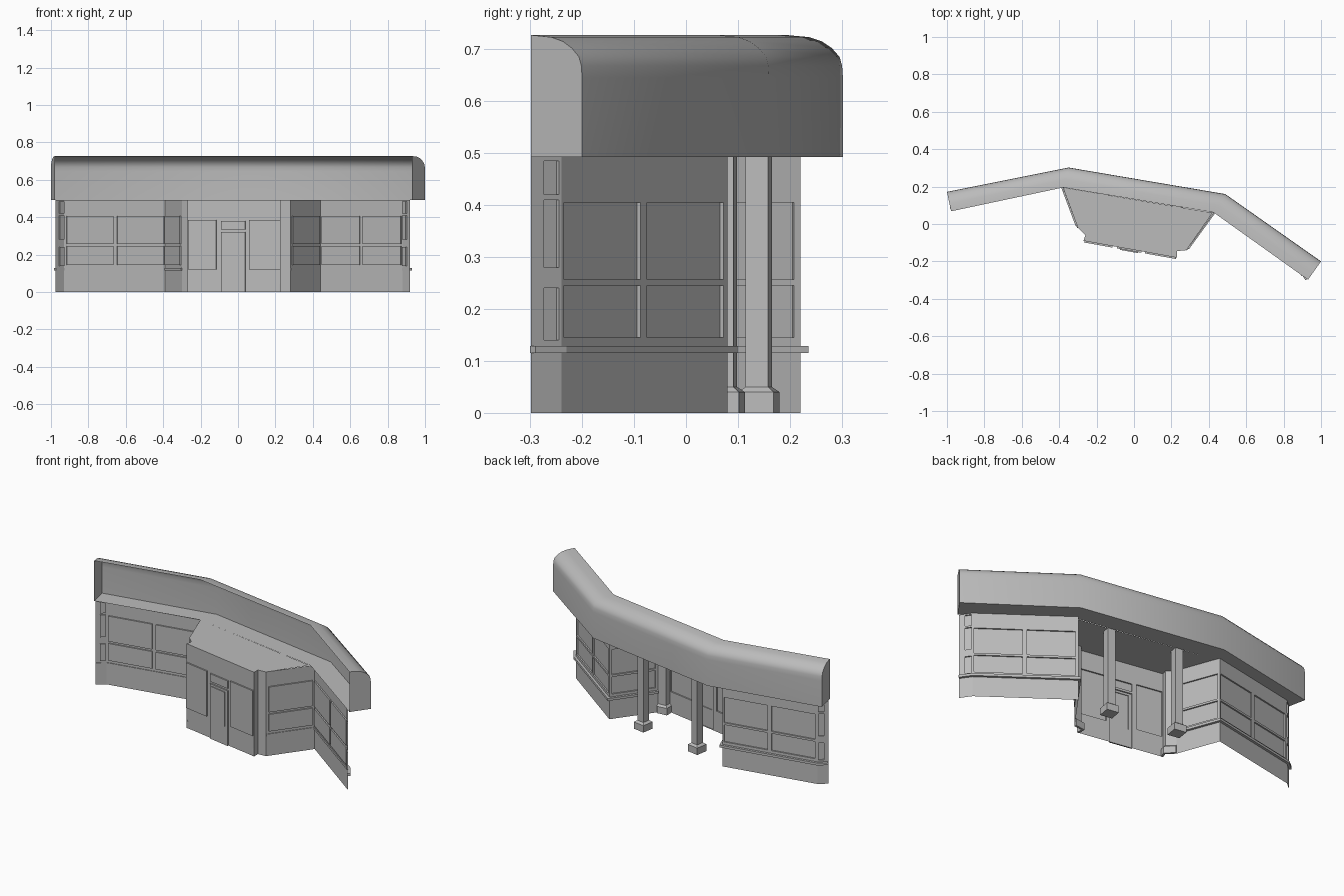
import bpy, bmesh, math
from mathutils import Vector

if "Cube" in bpy.data.objects:
    bpy.data.objects.remove(bpy.data.objects["Cube"])

grey = bpy.data.materials.new("plain grey")
grey.use_nodes = True
grey.diffuse_color = (0.5, 0.5, 0.5, 1)
grey.node_tree.nodes["Principled BSDF"].inputs["Base Color"].default_value = (0.5, 0.5, 0.5, 1)

EAVE = 0.492
PANES = [(0.145, 0.245), (0.257, 0.405)]


def make(name, polys, smooth=False):
    """Build an object from a list of polygons given as point lists."""
    bm = bmesh.new()
    for poly in polys:
        bm.faces.new([bm.verts.new(p) for p in poly])
    bmesh.ops.remove_doubles(bm, verts=bm.verts, dist=0.0002)
    mesh = bpy.data.meshes.new(name)
    bm.to_mesh(mesh)
    bm.free()
    mesh.materials.append(grey)
    obj = bpy.data.objects.new(name, mesh)
    bpy.context.collection.objects.link(obj)
    if smooth:
        bpy.ops.object.select_all(action='DESELECT')
        bpy.context.view_layer.objects.active = obj
        obj.select_set(True)
        bpy.ops.object.shade_smooth_by_angle(angle=math.radians(35))
    return obj


def wall(name, a, b, openings=(), depth=0.008, top=EAVE, hollow=()):
    """Sheet wall from a to b with recessed panes; its face is right of a->b."""
    a, b = Vector(a), Vector(b)
    d = b - a
    n = Vector((d.y, -d.x)).normalized()

    def at(u, z, inset=0):
        p = a + d * u - n * inset
        return (p.x, p.y, z)

    holes = list(openings) + list(hollow)
    us = sorted({0, 1, *[h[0] for h in holes], *[h[1] for h in holes]})
    zs = sorted({0, top, *[h[2] for h in holes], *[h[3] for h in holes]})
    polys = []
    for u0, u1 in zip(us, us[1:]):
        for z0, z1 in zip(zs, zs[1:]):
            um, zm = (u0 + u1) / 2, (z0 + z1) / 2
            if not any(h[0] < um < h[1] and h[2] < zm < h[3] for h in holes):
                polys.append([at(u0, z0), at(u0, z1), at(u1, z1), at(u1, z0)])
    for h in holes:
        ring = [(h[0], h[2]), (h[0], h[3]), (h[1], h[3]), (h[1], h[2])]
        if h not in hollow:
            polys.append([at(u, z, depth) for u, z in ring])
        for p, q in zip(ring, ring[1:] + ring[:1]):
            polys.append([at(*p), at(*q), at(*q, depth), at(*p, depth)])
    return make(name, polys)


def offset(path, dist):
    """Shift a plan path to its right, mitring the corners."""
    pts = [Vector(p) for p in path]
    out = []
    for i, p in enumerate(pts):
        dirs = [(pts[j + 1] - pts[j]).normalized() for j in (i - 1, i) if 0 <= j < len(pts) - 1]
        ns = [Vector((v.y, -v.x)) for v in dirs]
        m = sum(ns, Vector((0, 0))).normalized()
        out.append(p + m * dist / max(m.dot(ns[0]), 0.4))
    return out


def sweep(name, path, profile):
    """Sweep a closed (distance, height) profile along a plan path."""
    rows = [[(p.x, p.y, z) for p in offset(path, r)] for r, z in profile]
    polys = []
    for r, s in zip(rows, rows[1:] + rows[:1]):
        for i in range(len(path) - 1):
            polys.append([r[i], r[i + 1], s[i + 1], s[i]])
    polys += [[r[0] for r in rows], [r[-1] for r in reversed(rows)]]
    return make(name, polys)


# Plan of the outside wall, from the left end round the porch to the right end
left_path = [(0.92, -0.298), (0.88, -0.24), (0.44, 0.08), (0.28, -0.14)]
left_post = [(0.28, -0.14), (0.23, -0.145), (0.23, -0.18)]
right_post = [(-0.27, -0.09), (-0.26, -0.06), (-0.30, -0.02)]
right_path = [(-0.30, -0.02), (-0.39, 0.22), (-0.93, 0.112), (-0.975, 0.075)]

# Wings, their end facets and the porch sides
wing = [(u0, u1, *z) for u0, u1 in ((0.015, 0.475), (0.515, 0.975)) for z in PANES]
side = [(0.05, 0.95, *z) for z in PANES]
facet = [(0.14, 0.24), (0.28, 0.41), (0.42, 0.485)]
wall("left_end_wall", *left_path[0:2], [(0.42, 0.92, *z) for z in facet])
wall("left_wing_wall", *left_path[1:3], wing)
wall("left_porch_wall", *left_path[2:4], side)
wall("right_porch_wall", *right_path[0:2], side)
wall("right_wing_wall", *right_path[1:3], wing)
wall("right_end_wall", *right_path[2:4], [(0.08, 0.58, *z) for z in facet])

# Window sills
sill = [(-0.004, 0.115), (0.014, 0.115), (0.014, 0.129), (-0.004, 0.129)]
sweep("left_sill", left_path, sill)
sweep("right_sill", right_path, sill)

# Corner posts with footings
foot = [(0, 0), (0.012, 0), (0.012, 0.04), (0, 0.05)]
for label, path in (("left", left_post), ("right", right_post)):
    for i in range(2):
        wall(f"{label}_corner_post_{i + 1}", path[i], path[i + 1])
    sweep(f"{label}_post_footing", path, foot)

# Entrance wall: side panels, transom and doorway
a, b = Vector(left_post[-1]), Vector(right_post[0])
wall("entrance_wall", a, b,
     [(0.01, 0.34, 0.12, 0.385), (0.69, 0.99, 0.12, 0.385), (0.38, 0.64, 0.335, 0.38)],
     hollow=[(0.38, 0.64, 0, 0.322)])
d = b - a
back = Vector((d.y, -d.x)).normalized() * 0.008
wall("door", a + d * 0.38 - back, a + d * 0.64 - back,
     [(0.13, 0.87, 0.11, 0.31)], depth=0.005, top=0.322)

# Porch ceiling
plan = [(-0.38, 0.195), (0.42, 0.06)] + left_post + right_post
make("porch_ceiling", [[(x, y, EAVE) for x, y in plan]])

# Rounded roof fascia, open on the inside
inner = [(-0.978, 0.068), (-0.38, 0.195), (0.425, 0.062), (0.93, -0.298)]
outer = [(-1, 0.172), (-0.35, 0.302), (0.488, 0.16), (1, -0.2)]
section = [(0, EAVE), (1, EAVE), (1, 0.645), (0.985, 0.668), (0.94, 0.685),
           (0.8, 0.702), (0.62, 0.715), (0.4, 0.723), (0, 0.727)]


def station(i):
    p, q = Vector(inner[i]), Vector(outer[i])
    return [(*p.lerp(q, t), z) for t, z in section]


st = [station(i) for i in range(4)]
band = [[s[j], t[j], t[j + 1], s[j + 1]] for s, t in zip(st, st[1:]) for j in range(len(section) - 1)]
make("roof_fascia", band, smooth=True)
make("right_roof_cap", [st[0]])
make("left_roof_cap", [st[-1]])


# Porch columns with tapered footings
def column(name, x, y):
    turn = math.radians(-9.5)
    rows = []
    for half, z in ((0.035, 0), (0.035, 0.04), (0.022, 0.05), (0.022, EAVE)):
        corners = [(math.cos(turn + math.pi * (k / 2 + 0.25)), math.sin(turn + math.pi * (k / 2 + 0.25)))
                   for k in range(4)]
        r = half * math.sqrt(2)
        rows.append([(x + r * c, y + r * s, z) for c, s in corners])
    polys = [[p[k], p[(k + 1) % 4], q[(k + 1) % 4], q[k]] for p, q in zip(rows, rows[1:]) for k in range(4)]
    make(name, polys + [rows[0][::-1], rows[-1]])


column("left_column", 0.225, 0.073)
column("right_column", -0.17, 0.14)
